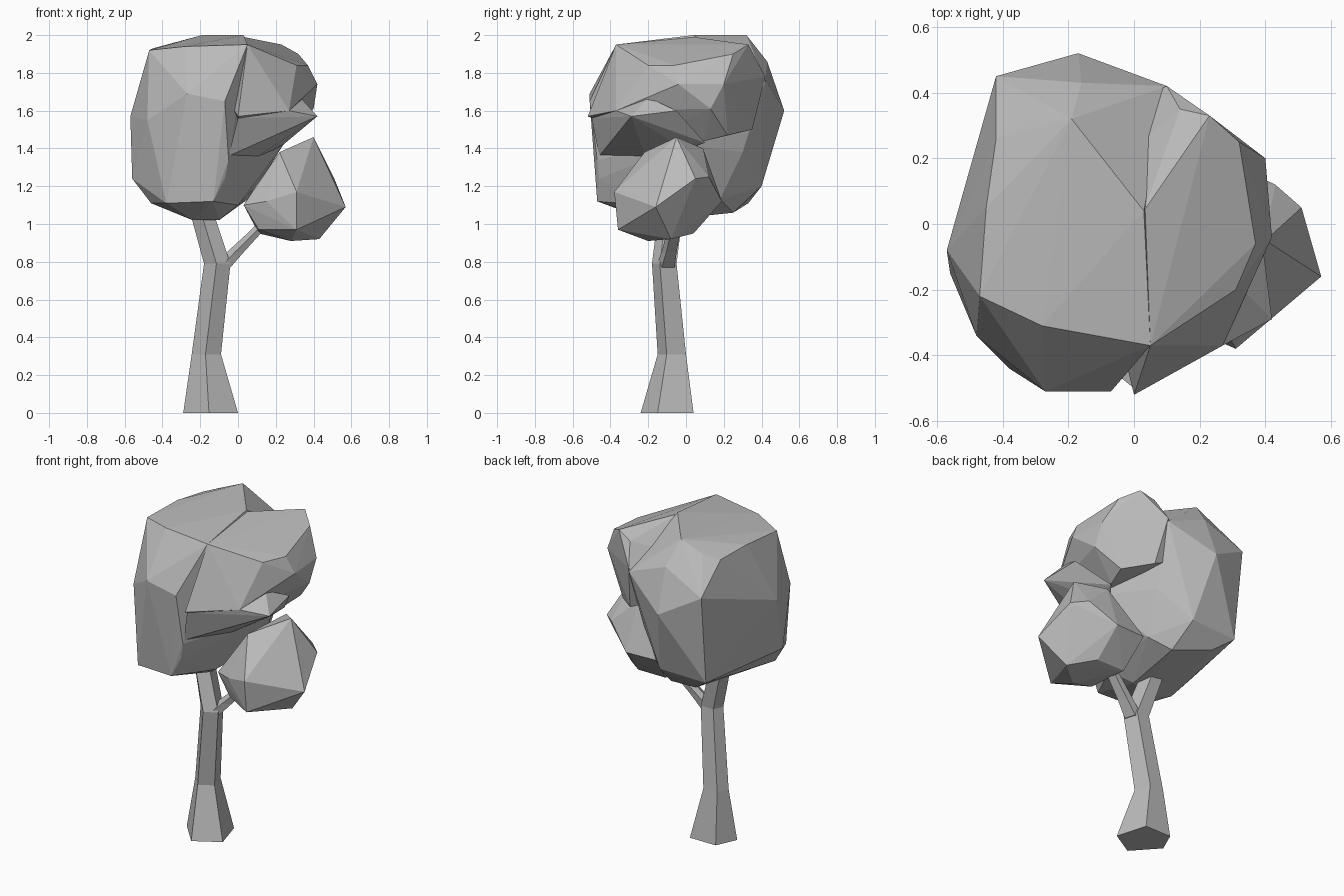
import bpy
import bmesh
from mathutils import Vector

# Remove the default object
default = bpy.data.objects.get("Cube")
if default:
    bpy.data.objects.remove(default, do_unlink=True)

# One plain colour for the whole tree
grey = bpy.data.materials.new("plain_grey")
grey.use_nodes = True
tone = (0.5, 0.5, 0.5, 1.0)
grey.diffuse_color = tone
grey.node_tree.nodes["Principled BSDF"].inputs["Base Color"].default_value = tone


def finish(name, bm):
    """Turn a bmesh into a flat shaded object with the tree colour."""
    bmesh.ops.recalc_face_normals(bm, faces=bm.faces[:])
    mesh = bpy.data.meshes.new(name)
    bm.to_mesh(mesh)
    bm.free()
    mesh.materials.append(grey)
    part = bpy.data.objects.new(name, mesh)
    bpy.context.scene.collection.objects.link(part)
    return part


def leaf_clump(name, corners):
    """Faceted clump wrapped around its corner points (in hundredths)."""
    bm = bmesh.new()
    for corner in corners:
        bm.verts.new(Vector(corner) / 100)
    result = bmesh.ops.convex_hull(bm, input=bm.verts[:])
    loose = [item for item in result["geom_interior"]
             if isinstance(item, bmesh.types.BMVert)]
    bmesh.ops.delete(bm, geom=loose, context="VERTS")
    return finish(name, bm)


# Five-sided trunk outline, as fractions of its width and depth
OUTLINE = [(0.47, 0), (1, 0.32), (0.81, 1), (0.2, 1), (0, 0.54)]


def limb(name, sections):
    """Skin a stack of five-sided sections and cap both ends."""
    bm = bmesh.new()
    rings = []
    for west, east, front, back, height in sections:
        rings.append([bm.verts.new((west + (east - west) * across,
                                    front + (back - front) * along, height))
                      for across, along in OUTLINE])
    for lower, upper in zip(rings, rings[1:]):
        for side in range(len(lower)):
            after = (side + 1) % len(lower)
            bm.faces.new((lower[side], lower[after], upper[after], upper[side]))
    bm.faces.new(rings[0][::-1])
    bm.faces.new(rings[-1])
    return finish(name, bm)


# Trunk with flared foot, leaning up into the main branch
limb("trunk", [
    (-0.29, 0.00, -0.24, 0.04, 0.0),
    (-0.245, -0.09, -0.15, 0.00, 0.31),
    (-0.18, -0.04, -0.18, -0.05, 0.79),
    (-0.245, -0.12, -0.15, -0.02, 1.03),
    (-0.26, -0.14, -0.14, -0.02, 1.15),
])

# Thin side branch that carries the small clump
limb("side_branch", [
    (-0.14, -0.04, -0.16, -0.06, 0.77),
    (-0.06, 0.03, -0.13, -0.05, 0.85),
    (0.06, 0.13, -0.10, -0.03, 0.96),
    (0.16, 0.23, -0.09, -0.03, 1.06),
])

# Main crown: the full left side, the back and the underside
leaf_clump("main_crown", [
    (-57, -8, 157), (-56, -15, 124), (-46, -22, 111), (-38, -44, 111),
    (-13, -47, 112), (-24, -20, 102), (-10, -12, 102), (-48, -34, 155),
    (-27, -51, 169), (-7, -51, 165), (-5, -47, 134),
    (-7, -46, 124), (0, -22, 110), (-47, -22, 192), (-28, -31, 194),
    (5, -37, 195), (-45, 5, 193), (-42, 26, 191), (-33, 31, 194),
    (3, 4, 200), (-19, 32, 200), (-16, 43, 186), (-42, 45, 174),
    (-17, 52, 160), (-41, 39, 119), (-52, 2, 130), (-30, 33, 111),
    (-10, 40, 120), (-7, 25, 106), (5, 18, 113), (12, 4, 123),
    (8, 30, 138), (10, 42, 176), (24, -2, 142),
])

# Right crown: the overhanging upper mass
leaf_clump("right_crown", [
    (23, 33, 195), (14, 35, 191), (32, 25, 190), (3, 4, 199),
    (5, -37, 195), (31, -20, 184), (37, -6, 184),
    (40, 20, 174), (42, -4, 174), (40, 13, 161), (27, -37, 160),
    (0, -52, 157), (10, 42, 178), (14, 35, 150), (25, 10, 144),
    (28, 22, 147), (5, -28, 146), (25, -12, 150), (-15, 10, 180),
    (-8, 35, 160),
])

# Pointed ledge sticking out under the overhang
leaf_clump("side_ledge", [
    (42, -29, 157), (27, -37, 160), (33, -20, 167), (39, -5, 160),
    (0, -50, 156), (-5, -46, 136), (5, -20, 132), (24, -5, 142),
    (25, 10, 143),
])

# Small clump on the side branch
leaf_clump("small_clump", [
    (40, -5, 146), (51, 5, 124), (57, -16, 109), (43, -8, 92),
    (28, -20, 91), (11, 4, 95), (3, -24, 110), (9, -20, 120),
    (22, -22, 138), (31, -38, 117), (31, -36, 97), (43, 12, 125),
    (28, 19, 112), (8, 18, 112), (27, 9, 140), (15, -31, 112),
    (30, 4, 95), (11, -24, 97),
])
